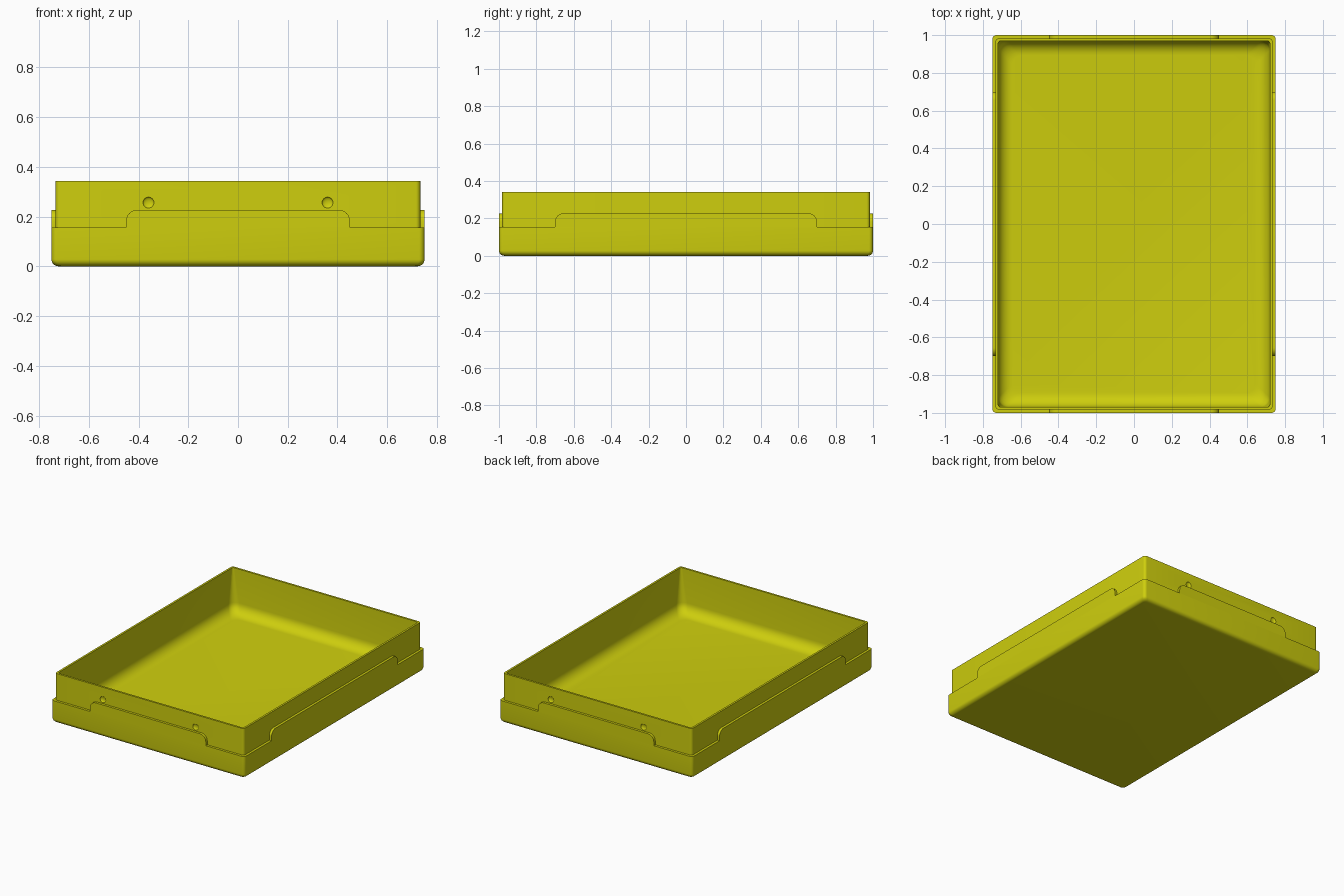
import bpy, bmesh
from math import sin, cos, pi, radians
from mathutils import Vector

if "Cube" in bpy.data.objects:
    bpy.data.objects.remove(bpy.data.objects["Cube"], do_unlink=True)

HALF_X, HALF_Y = 0.75, 1.0
LEDGE_Z, RIM_Z = 0.155, 0.342
LIP = 0.017          # how far the upper wall is set back
WALL = 0.014         # upper wall thickness
FLOOR = 0.03

yellow = bpy.data.materials.new("yellow plastic")
yellow.use_nodes = True
COLOUR = (0.62, 0.62, 0.004, 1)
yellow.diffuse_color = COLOUR
yellow.node_tree.nodes["Principled BSDF"].inputs["Base Color"].default_value = COLOUR


def finish(name, bm):
    bmesh.ops.recalc_face_normals(bm, faces=bm.faces)
    mesh = bpy.data.meshes.new(name)
    bm.to_mesh(mesh)
    bm.free()
    mesh.materials.append(yellow)
    obj = bpy.data.objects.new(name, mesh)
    bpy.context.collection.objects.link(obj)
    return obj


def select(obj):
    bpy.ops.object.select_all(action='DESELECT')
    obj.select_set(True)
    bpy.context.view_layer.objects.active = obj


def smooth(obj):
    select(obj)
    bpy.ops.object.shade_smooth_by_angle(angle=radians(30))


def rounded_ring(bm, inset, z, radius, steps=6):
    """Rounded rectangle of vertices at height z."""
    ring = []
    for k, (sx, sy) in enumerate([(1, 1), (-1, 1), (-1, -1), (1, -1)]):
        cx, cy = HALF_X - inset - radius, HALF_Y - inset - radius
        for i in range(steps + 1):
            a = (k + i / steps) * pi / 2
            ring.append(bm.verts.new((sx * cx + radius * cos(a),
                                      sy * cy + radius * sin(a), z)))
    return ring


# Tray shell: rings of (inset, height, corner radius) from underside to floor
def tray_profile():
    n, r = 6, 0.028
    for i in range(n + 1):                       # rounded bottom edge
        a = i / n * pi / 2
        yield r * (1 - sin(a)), r * (1 - cos(a)), 0.022
    yield 0, LEDGE_Z, 0.022
    yield LIP, LEDGE_Z, 0.018
    yield LIP, RIM_Z, 0.018
    yield LIP + WALL, RIM_Z, 0.012
    n, r = 8, 0.075
    for i in range(n + 1):                       # hollow floor fillet
        a = i / n * pi / 2
        yield LIP + WALL + r * (1 - cos(a)), FLOOR + r * (1 - sin(a)), 0.05


bm = bmesh.new()
rings = [rounded_ring(bm, *p) for p in tray_profile()]
for low, high in zip(rings, rings[1:]):
    for i in range(len(low)):
        j = (i + 1) % len(low)
        bm.faces.new((low[i], low[j], high[j], high[i]))
bm.faces.new(rings[0])
bm.faces.new(rings[-1])
tray = finish("tray_shell", bm)

# Snap dimples in the front and back walls
bm = bmesh.new()
for sx in (-1, 1):
    for sy in (-1, 1):
        made = bmesh.ops.create_uvsphere(bm, u_segments=20, v_segments=12, radius=0.022)
        bmesh.ops.scale(bm, vec=(1, 0.45, 1), verts=made["verts"])
        bmesh.ops.translate(bm, vec=(sx * 0.36, sy * (HALF_Y - LIP), 0.256),
                            verts=made["verts"])
cutter = finish("dimple_cutter", bm)
cutter.hide_render = True
select(tray)
cut = tray.modifiers.new("dimples", 'BOOLEAN')
cut.operation, cut.solver, cut.object = 'DIFFERENCE', 'EXACT', cutter
bpy.ops.object.modifier_apply(modifier=cut.name)
bpy.data.objects.remove(cutter, do_unlink=True)
smooth(tray)


# Raised locating tongues on each side, with rounded upper corners
def tongue(name, half_width, distance, direction):
    top, r, n = 0.227, 0.045, 8
    outline = [(half_width, LEDGE_Z)]
    for i in range(n + 1):
        a = i / n * pi / 2
        outline.append((half_width - r + r * cos(a), top - r + r * sin(a)))
    outline += [(-u, z) for u, z in reversed(outline)]
    out = Vector(direction)
    along = Vector((-out.y, out.x, 0))
    bm = bmesh.new()
    face = bm.faces.new([bm.verts.new(along * u + out * distance + Vector((0, 0, z)))
                         for u, z in outline])
    made = bmesh.ops.extrude_face_region(bm, geom=[face])
    verts = [g for g in made["geom"] if isinstance(g, bmesh.types.BMVert)]
    bmesh.ops.translate(bm, vec=-out * (LIP + 0.003), verts=verts)
    smooth(finish(name, bm))


tongue("front_tongue", 0.45, HALF_Y, (0, -1, 0))
tongue("back_tongue", 0.45, HALF_Y, (0, 1, 0))
tongue("left_tongue", 0.7, HALF_X, (1, 0, 0))
tongue("right_tongue", 0.7, HALF_X, (-1, 0, 0))
